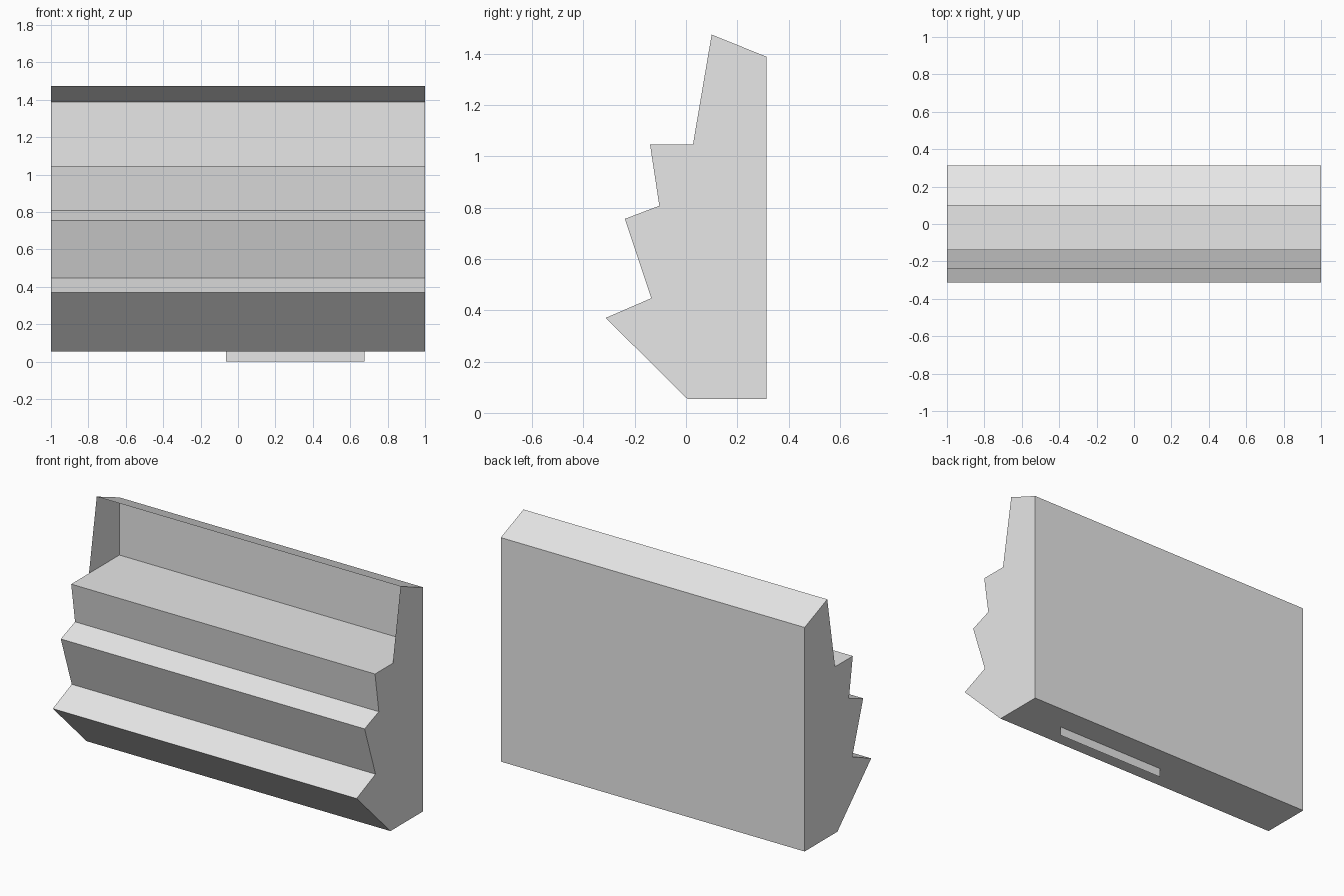
import bpy
import bmesh

cube = bpy.data.objects.get("Cube")
if cube:
    bpy.data.objects.remove(cube, do_unlink=True)

# One plain grey for everything
grey = bpy.data.materials.new("plain grey")
grey.use_nodes = True
grey.diffuse_color = (0.8, 0.8, 0.8, 1)
grey.node_tree.nodes["Principled BSDF"].inputs["Base Color"].default_value = (0.8, 0.8, 0.8, 1)

# Named corners of the side profile, as (y, z)
BACK = 0.313
bottom_back, bottom_front = (BACK, 0.055), (0.005, 0.055)
low_lip, low_step = (-0.313, 0.37), (-0.135, 0.447)
mid_lip, mid_step = (-0.238, 0.756), (-0.104, 0.807)
shelf_front, shelf_back = (-0.14, 1.045), (BACK, 1.045)
hood_foot, hood_front, hood_back = (0.027, 1.045), (0.10, 1.474), (BACK, 1.388)


def finish(name, bm):
    mesh = bpy.data.meshes.new(name)
    bm.to_mesh(mesh)
    bm.free()
    mesh.materials.append(grey)
    obj = bpy.data.objects.new(name, mesh)
    bpy.context.collection.objects.link(obj)
    return obj


def sheet(name, path, x0=-1.0, x1=1.0):
    """Sweep a (y, z) path along x into a strip of flat faces."""
    bm = bmesh.new()
    rows = [[bm.verts.new((x, y, z)) for x in (x0, x1)] for y, z in path]
    for (a, b), (c, d) in zip(rows, rows[1:]):
        bm.faces.new((a, b, d, c))
    return finish(name, bm)


def end_panel(name, x, outline):
    """Flat end cap facing outwards."""
    bm = bmesh.new()
    face = bm.faces.new([bm.verts.new((x, y, z)) for y, z in outline])
    face.normal_update()
    if face.normal.x * x < 0:
        face.normal_flip()
    return finish(name, bm)


# Stepped front, with the underside and the deep upper shelf
sheet("stepped_front", [bottom_back, bottom_front, low_lip, low_step,
                        mid_lip, mid_step, shelf_front, shelf_back])

# Back wall and sloping hood, open towards the front
sheet("back_and_hood", [hood_front, hood_back, shelf_back, bottom_back])

# End panels
outline = [bottom_back, bottom_front, low_lip, low_step, mid_lip, mid_step,
           shelf_front, hood_foot, hood_front, hood_back]
for side, x in (("left", 1), ("right", -1)):
    end_panel(side + "_end_panel", x, outline)

# Thin tab hanging under the base
sheet("bottom_tab", [(0.153, 0.0), (0.153, 0.055)], -0.064, 0.675)
